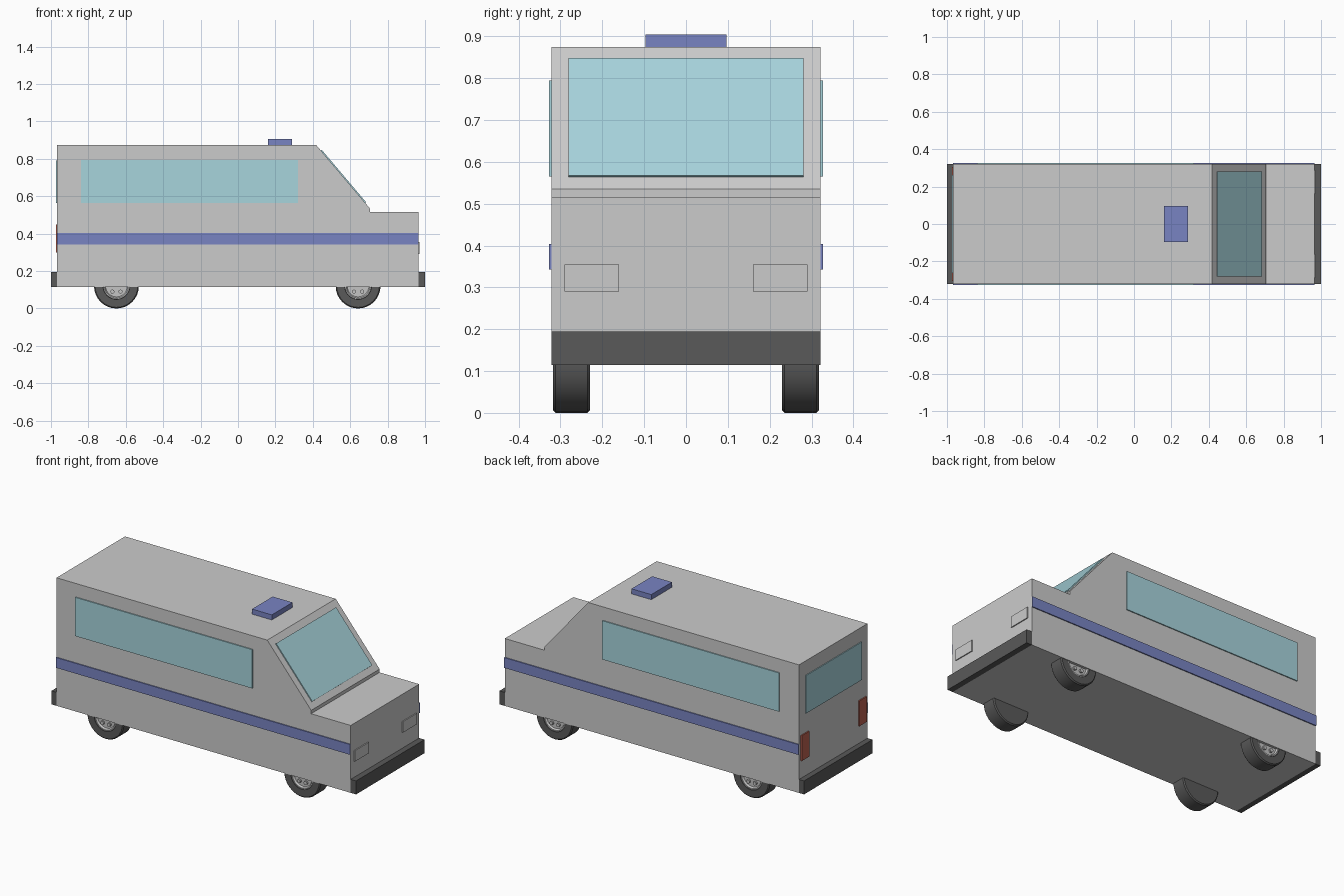
import bpy
import bmesh
from math import cos, sin, pi, radians
from mathutils import Matrix, Vector

if "Cube" in bpy.data.objects:
    bpy.data.objects.remove(bpy.data.objects["Cube"])


def material(name, r, g, b):
    m = bpy.data.materials.new(name)
    m.use_nodes = True
    m.diffuse_color = (r, g, b, 1)
    m.node_tree.nodes["Principled BSDF"].inputs["Base Color"].default_value = (r, g, b, 1)
    return m


paint = material("light grey paint", 0.6, 0.6, 0.6)
blue = material("blue", 0.19, 0.23, 0.54)
glass = material("pale teal glass", 0.39, 0.66, 0.72)
dark = material("dark rubber", 0.1, 0.1, 0.1)
red = material("tail light red", 0.5, 0.12, 0.08)
metal = material("wheel metal", 0.55, 0.55, 0.55)


def finish(name, bm, mat):
    bmesh.ops.recalc_face_normals(bm, faces=bm.faces)
    mesh = bpy.data.meshes.new(name)
    bm.to_mesh(mesh)
    bm.free()
    mesh.materials.append(mat)
    obj = bpy.data.objects.new(name, mesh)
    bpy.context.collection.objects.link(obj)
    return obj


def box(name, xs, ys, zs, mat):
    """Box between pairs of limits."""
    bm = bmesh.new()
    bmesh.ops.create_cube(bm, size=1)
    for v in bm.verts:
        v.co = [lim[0] if c < 0 else lim[1] for c, lim in zip(v.co, (xs, ys, zs))]
    return finish(name, bm, mat)


def extrude_profile(name, points, half_width, mat):
    """Side profile in x and z, extruded across y."""
    bm = bmesh.new()
    face = bm.faces.new([bm.verts.new((x, -half_width, z)) for x, z in points])
    made = bmesh.ops.extrude_face_region(bm, geom=[face])["geom"]
    moved = [e for e in made if isinstance(e, bmesh.types.BMVert)]
    bmesh.ops.translate(bm, verts=moved, vec=(0, 2 * half_width, 0))
    return finish(name, bm, mat)


def lathe(name, profile, center, side, mat):
    """Spin (radius, outward y) points about the wheel axle."""
    bm = bmesh.new()
    verts = [bm.verts.new((r, side * y, 0)) for r, y in profile]
    edges = [bm.edges.new(pair) for pair in zip(verts, verts[1:])]
    bmesh.ops.spin(bm, geom=verts + edges, cent=(0, 0, 0), axis=(0, 1, 0),
                   angle=2 * pi, steps=32, use_duplicate=False)
    bmesh.ops.remove_doubles(bm, verts=bm.verts, dist=0.0005)
    obj = finish(name, bm, mat)
    obj.location = center
    bpy.ops.object.select_all(action="DESELECT")
    obj.select_set(True)
    bpy.context.view_layer.objects.active = obj
    bpy.ops.object.shade_smooth_by_angle(angle=radians(35))
    return obj


# Body shell with sloped windscreen and short bonnet
bottom, roof, half = 0.115, 0.875, 0.321
rear, nose = -0.967, 0.965
slope_top, slope_foot = Vector((0.417, 0, roof)), Vector((0.705, 0, 0.535))
extrude_profile("body", [(rear, bottom), (nose, bottom), (nose, 0.515), (0.705, 0.515),
                         (slope_foot.x, slope_foot.z), (slope_top.x, slope_top.z),
                         (rear, roof)], half, paint)

# Windscreen plate lying on the slope
along = slope_foot - slope_top
out = Vector((-along.z, 0, along.x)).normalized() * 0.006
a, b = slope_top + along * 0.09, slope_top + along * 0.915
extrude_profile("windscreen", [(p.x, p.z) for p in (a, b, b + out, a + out)], 0.281, glass)

# Bumpers and roof light
box("front_bumper", (nose, 1), (-half, half), (bottom, 0.195), dark)
box("rear_bumper", (-1, rear), (-half, half), (bottom, 0.195), dark)
box("roof_light", (0.16, 0.29), (-0.097, 0.097), (roof, 0.905), blue)
box("rear_window", (rear - 0.005, rear), (-0.262, 0.262), (0.565, 0.79), glass)

for side, label in ((1, "left"), (-1, "right")):
    # Side windows, stripes and lamps
    skin = sorted((side * half, side * (half + 0.006)))
    box(label + "_side_window", (-0.84, 0.322), skin, (0.565, 0.795), glass)
    box(label + "_stripe", (rear, nose), skin, (0.343, 0.404), blue)
    box(label + "_headlight", (nose, nose + 0.006),
        sorted((side * 0.16, side * 0.29)), (0.29, 0.355), paint)
    box(label + "_tail_light", (rear - 0.007, rear),
        sorted((side * 0.235, side * 0.305)), (0.3, 0.45), red)

    # Wheels: tyre, dished rim and five bolts
    for x, end in ((-0.65, "rear"), (0.642, "front")):
        name = end + "_" + label
        center = Vector((x, 0, 0.12))
        lathe(name + "_tyre", [(0, 0.23), (0.114, 0.23), (0.12, 0.236), (0.12, 0.312),
                               (0.114, 0.318), (0.072, 0.318), (0.07, 0.3)],
              center, side, dark)
        lathe(name + "_rim", [(0.072, 0.3), (0.07, 0.316), (0.064, 0.316),
                              (0.058, 0.306), (0, 0.306)], center, side, metal)
        bm = bmesh.new()
        for i in range(5):
            t = pi / 2 + i * 2 * pi / 5
            place = Matrix.Translation((0.037 * cos(t), side * 0.311, 0.037 * sin(t)))
            bmesh.ops.create_cone(bm, cap_ends=True, segments=10, radius1=0.011,
                                  radius2=0.011, depth=0.012,
                                  matrix=place @ Matrix.Rotation(pi / 2, 4, "X"))
        finish(name + "_bolts", bm, metal).location = center
